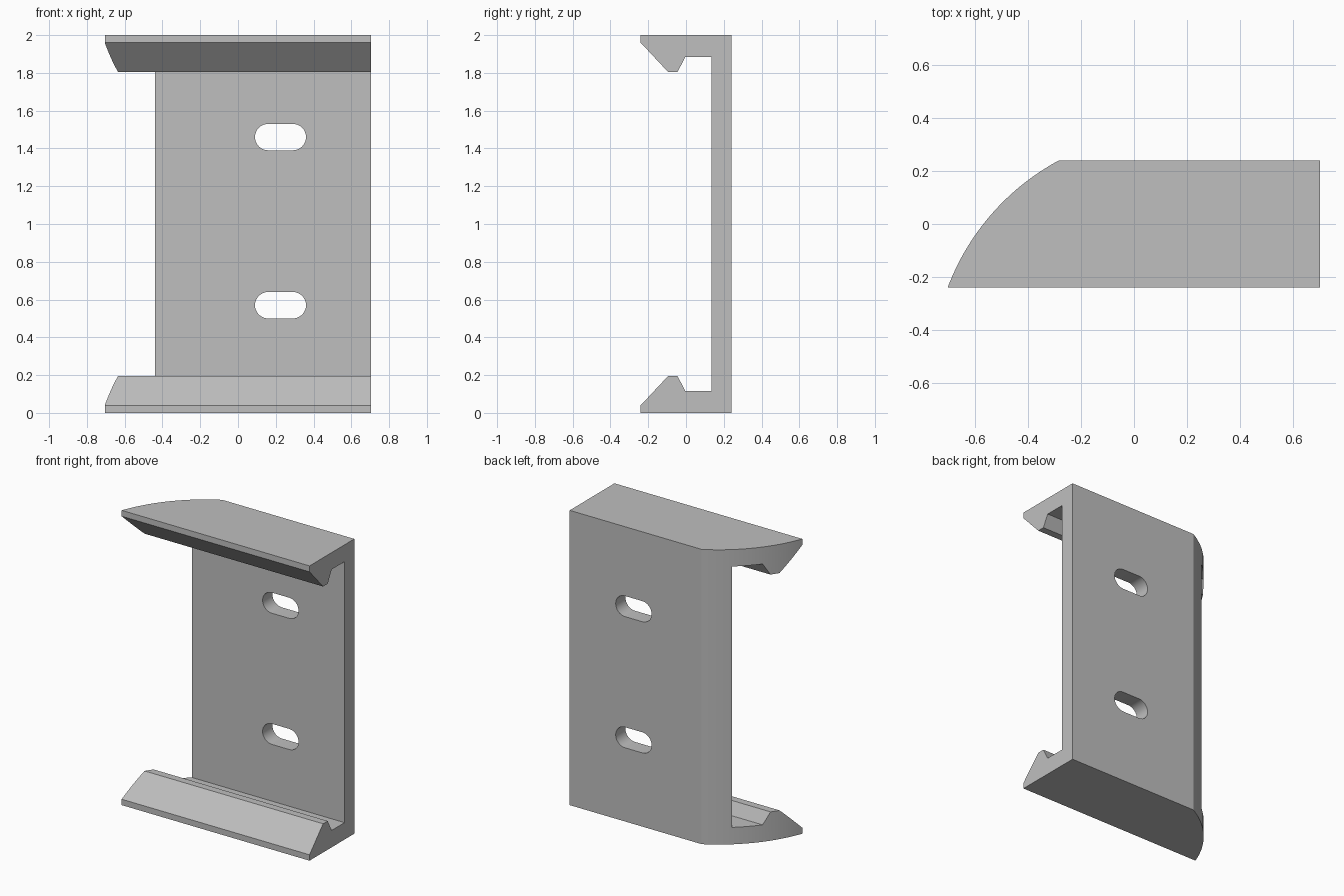
import bpy, bmesh, math
from mathutils import Vector

cube = bpy.data.objects.get("Cube")
if cube:
    bpy.data.objects.remove(cube, do_unlink=True)

grey = bpy.data.materials.new("light_grey")
grey.use_nodes = True
colour = (0.52, 0.52, 0.52, 1)
grey.diffuse_color = colour
grey.node_tree.nodes["Principled BSDF"].inputs["Base Color"].default_value = colour


def prism(name, outline, offset):
    """Extrude a closed planar outline along the offset vector."""
    bm = bmesh.new()
    face = bm.faces.new([bm.verts.new(p) for p in outline])
    ext = bmesh.ops.extrude_face_region(bm, geom=[face])
    verts = [v for v in ext["geom"] if isinstance(v, bmesh.types.BMVert)]
    bmesh.ops.translate(bm, verts=verts, vec=Vector(offset))
    bmesh.ops.recalc_face_normals(bm, faces=bm.faces)
    mesh = bpy.data.meshes.new(name)
    bm.to_mesh(mesh)
    bm.free()
    mesh.materials.append(grey)
    obj = bpy.data.objects.new(name, mesh)
    bpy.context.collection.objects.link(obj)
    return obj


def boolean(target, tool, operation):
    mod = target.modifiers.new(operation.title(), 'BOOLEAN')
    mod.operation = operation
    mod.solver = 'EXACT'
    mod.object = tool
    bpy.context.view_layer.objects.active = target
    bpy.ops.object.modifier_apply(modifier=mod.name)
    bpy.data.objects.remove(tool, do_unlink=True)


# Channel with hooked lips, symmetric about mid height
half = [(0.24, 0), (-0.24, 0), (-0.24, 0.04), (-0.095, 0.195),
        (-0.045, 0.195), (-0.003, 0.115), (0.135, 0.115)]
section = half + [(y, 2 - z) for y, z in reversed(half)]
bracket = prism("channel_bracket", [(-0.8, y, z) for y, z in section], (1.505, 0, 0))

# Curved end, trimmed by an arc in plan
cx, cy, radius = 0.1455, -0.5604, 0.909
start = math.atan2(0.24 - cy, -0.285 - cx)
end = math.atan2(-0.24 - cy, -0.705 - cx)
steps = 32
angles = [start + (end - start) * i / steps for i in range(-2, steps + 3)]
plan = [(cx + radius * math.cos(a), cy + radius * math.sin(a), -0.1) for a in angles]
plan += [(0.9, plan[-1][1], -0.1), (0.9, plan[0][1], -0.1)]
boolean(bracket, prism("plan_trim", plan, (0, 0, 2.2)), 'INTERSECT')

# Rounded mounting slots through the back plate
for z in (0.57, 1.46):
    slot = []
    for x, first in ((0.29, -90), (0.16, 90)):
        for i in range(17):
            a = math.radians(first + 180 * i / 16)
            slot.append((x + 0.07 * math.cos(a), 0.05, z + 0.07 * math.sin(a)))
    boolean(bracket, prism("slot_cutter", slot, (0, 0.3, 0)), 'DIFFERENCE')

# Smooth the curved walls and keep the creases
bpy.ops.object.select_all(action='DESELECT')
bracket.select_set(True)
bpy.context.view_layer.objects.active = bracket
bpy.ops.object.shade_smooth_by_angle(angle=math.radians(20))
